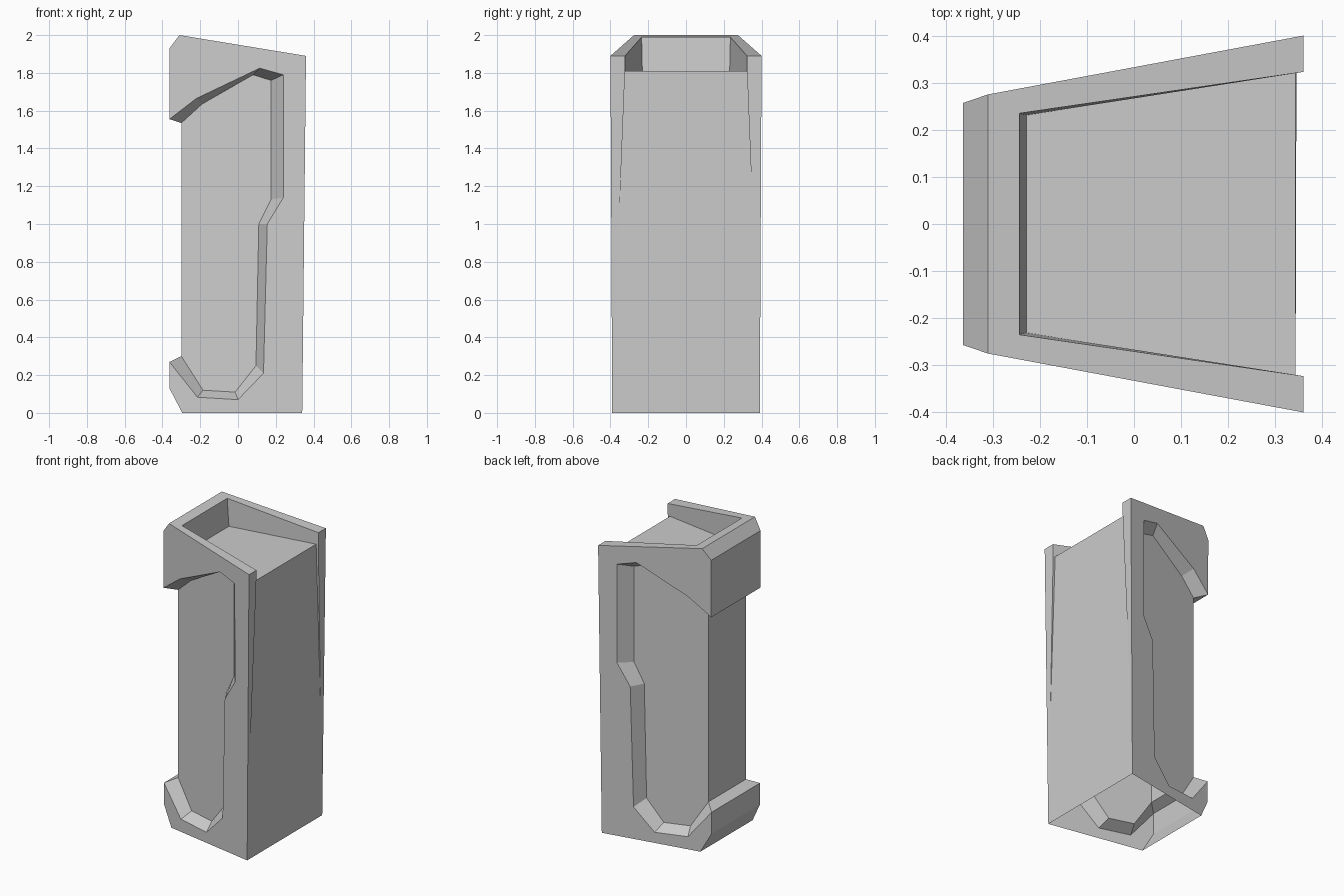
import bpy, bmesh

if "Cube" in bpy.data.objects:
    bpy.data.objects.remove(bpy.data.objects["Cube"])

# side profile (x, z): outer outline, from top of front lip round to its base
OUTLINE = [(-.363, 1.93), (-.31, 2), (.36, 1.89), (.34, 0), (-.295, 0), (-.363, .13)]
# recess in each flank, rim and sunken panel, from bottom front round to top front
RIM = [(-.363, .27), (-.215, .083), (0, .07), (.135, .21), (.155, 1.0), (.24, 1.14),
       (.24, 1.79), (.115, 1.825), (-.22, 1.665), (-.363, 1.555)]
PANEL = [(-.30, .30), (-.185, .12), (-.015, .11), (.095, .25), (.11, 1.0), (.175, 1.13),
         (.175, 1.76), (.08, 1.79), (-.19, 1.635), (-.30, 1.535)]


def outer(p):
    x, z = p
    return (x, .327 + .187 * x + .003 * z - (.008 if x < -.35 else 0), z)


def sunken(p):
    return (p[0], .255 + .2 * p[0], p[1])


bm = bmesh.new()


def both(points):
    """One face on each flank."""
    bm.faces.new([bm.verts.new(p) for p in points])
    bm.faces.new([bm.verts.new((x, -y, z)) for x, y, z in points])


def span(*points):
    """A face running across from one flank to the other."""
    right = [(x, -y, z) for x, y, z in reversed(points)]
    bm.faces.new([bm.verts.new(p) for p in list(points) + right])


out = [outer(p) for p in OUTLINE]
rim = [outer(p) for p in RIM]
pan = [sunken(p) for p in PANEL]

# flanks with sunken panel and bevelled recess wall
both(out + rim)
both(pan)
for i in range(len(rim) - 1):
    both([rim[i], rim[i + 1], pan[i + 1], pan[i]])

# front strips: lip, ledges, shaft and foot (the base is open)
strip = [out[1], out[0], rim[-1], pan[-1], pan[0], rim[0], out[5], out[4]]
for a, b in zip(strip, strip[1:]):
    span(a, b)

# top rim and tray, open at the back
tray_top, tray_low = (-.243, .235, 1.989), (-.228, .231, 1.81)
rail_top, rail_low = (.36, .323, 1.89), (.359, .323, 1.81)
back_top, rail_tip = (.343, .323, 1.81), (.345, .365, .75)
span(out[1], tray_top)
both([out[1], out[2], rail_top, tray_top])
span(tray_top, tray_low)
span(tray_low, back_top)
both([tray_top, rail_top, rail_low, back_top, tray_low])

# back panel with tapering edge rails
span(back_top, rail_tip, out[3])
both([rail_low, back_top, rail_tip])
both([rail_top, out[2], out[3], rail_tip, rail_low])

bmesh.ops.remove_doubles(bm, verts=bm.verts, dist=.0005)
bmesh.ops.recalc_face_normals(bm, faces=bm.faces)
mesh = bpy.data.meshes.new("pillar_casing")
bm.to_mesh(mesh)
bm.free()
bpy.context.collection.objects.link(bpy.data.objects.new("pillar_casing", mesh))
